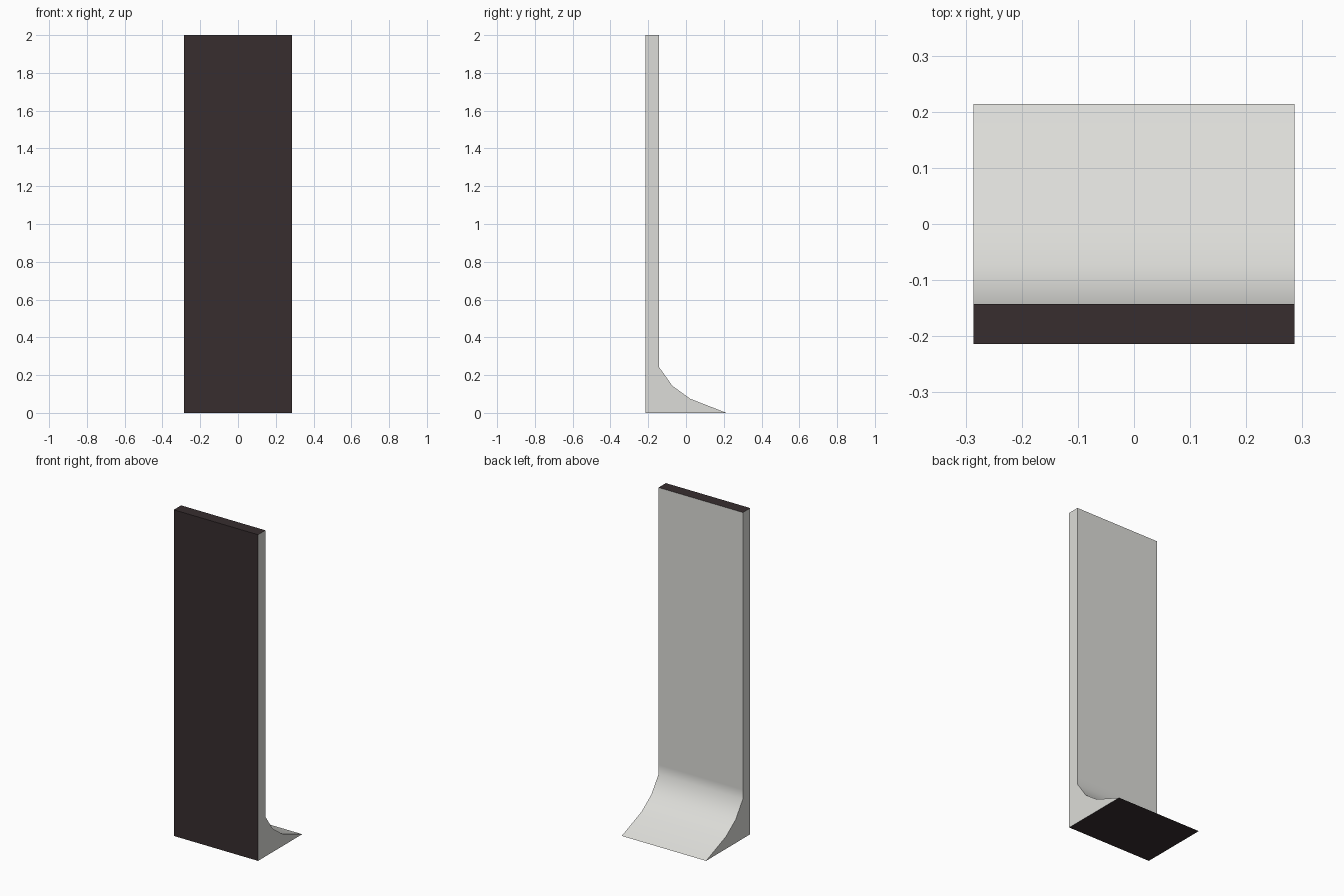
import bpy, bmesh, math

if "Cube" in bpy.data.objects:
    bpy.data.objects.remove(bpy.data.objects["Cube"])

def material(name, rgb):
    m = bpy.data.materials.new(name)
    m.diffuse_color = (*rgb, 1)
    m.use_nodes = True
    m.node_tree.nodes["Principled BSDF"].inputs["Base Color"].default_value = m.diffuse_color
    return m

# side profile (y, z): upright slab with a curved foot at the back
W = 0.286
profile = [(-0.214, 0), (0.214, 0), (0.022, 0.075), (-0.072, 0.143),
           (-0.143, 0.243), (-0.143, 0.30), (-0.143, 2), (-0.214, 2)]

bm = bmesh.new()
end = bm.faces.new([bm.verts.new((-W, y, z)) for y, z in profile])
ext = bmesh.ops.extrude_face_region(bm, geom=[end])
bmesh.ops.translate(bm, vec=(2 * W, 0, 0),
                    verts=[g for g in ext["geom"] if isinstance(g, bmesh.types.BMVert)])
bmesh.ops.recalc_face_normals(bm, faces=bm.faces[:])

# dark front, top and underside; pale sides and back
for f in bm.faces:
    n = f.normal
    f.material_index = 1 if n.y < -0.9 or abs(n.z) > 0.98 else 0

mesh = bpy.data.meshes.new("display_panel")
bm.to_mesh(mesh)
bm.free()
mesh.materials.append(material("pale_grey", (0.72, 0.72, 0.69)))
mesh.materials.append(material("dark_brown", (0.038, 0.027, 0.028)))

panel = bpy.data.objects.new("display_panel", mesh)
bpy.context.collection.objects.link(panel)
bpy.context.view_layer.objects.active = panel
panel.select_set(True)
bpy.ops.object.shade_smooth_by_angle(angle=math.radians(40))
